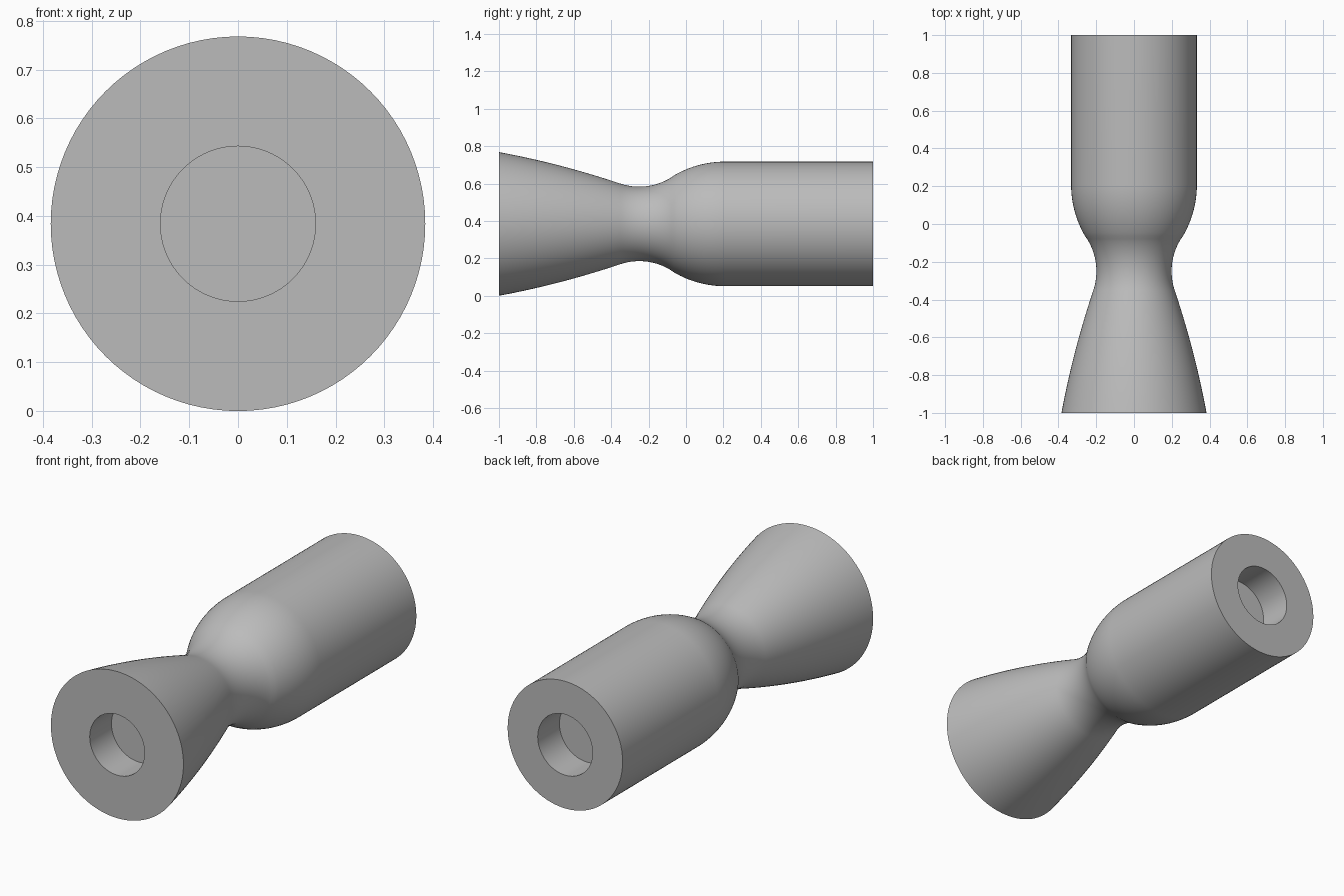
import bpy, bmesh
from math import sin, cos, tan, radians, pi
from mathutils import Vector, Matrix

cube = bpy.data.objects.get("Cube")
if cube:
    bpy.data.objects.remove(cube, do_unlink=True)

EXIT_R, CHAMBER_R, THROAT_R, BORE_R = 0.384, 0.333, 0.199, 0.159
THROAT_Y, BORE_DEPTH, SEGMENTS = -0.25, 0.18, 96
THROAT_ARC, CHAMBER_ARC = 0.32, 0.54
BELL_ANGLE, CONE_ANGLE = radians(18.5), radians(32.2)


def arc(y, r, radius, start, end, steps):
    """Points (radius, y) on an arc; y, r is the arc's centre."""
    angles = [start + (end - start) * i / steps for i in range(steps + 1)]
    return [(r - radius * cos(a), y + radius * sin(a)) for a in angles]


# Throat curve and the rounded shoulder that meets it
throat = arc(THROAT_Y, THROAT_R + THROAT_ARC, THROAT_ARC, -BELL_ANGLE, CONE_ANGLE, 20)
shoulder_y = THROAT_Y + (THROAT_ARC + CHAMBER_ARC) * sin(CONE_ANGLE)
shoulder = arc(shoulder_y, CHAMBER_R - CHAMBER_ARC, -CHAMBER_ARC, CONE_ANGLE, 0, 16)

# Flared bell: quadratic curve leaving the throat at the bell angle
r0, y0 = throat[0]
length = y0 + 1
slope = tan(BELL_ANGLE)
bend = (EXIT_R - r0 - slope * length) / length ** 2
bell = []
for i in range(20):
    d = length * (1 - i / 20)
    bell.append((r0 + slope * d + bend * d * d, y0 - d))

# Blind bores close both ends
profile = [(0, BORE_DEPTH - 1), (BORE_R, BORE_DEPTH - 1), (BORE_R, -1)]
profile += bell + throat + shoulder[1:]
profile += [(CHAMBER_R, 1), (BORE_R, 1), (BORE_R, 1 - BORE_DEPTH), (0, 1 - BORE_DEPTH)]

# Revolve the profile around the long axis
bm = bmesh.new()
verts = [bm.verts.new((r, y, 0)) for r, y in profile]
edges = [bm.edges.new(pair) for pair in zip(verts, verts[1:])]
bmesh.ops.spin(bm, geom=verts + edges, cent=(0, 0, 0), axis=(0, 1, 0),
               angle=2 * pi, steps=SEGMENTS, use_merge=True)
bmesh.ops.remove_doubles(bm, verts=bm.verts, dist=0.0001)
bmesh.ops.recalc_face_normals(bm, faces=bm.faces)
bmesh.ops.translate(bm, verts=bm.verts, vec=(0, 0, EXIT_R))

mesh = bpy.data.meshes.new("nozzle_body")
bm.to_mesh(mesh)
bm.free()
body = bpy.data.objects.new("nozzle_body", mesh)
bpy.context.collection.objects.link(body)

# Plain grey material
grey = bpy.data.materials.new("plain_grey")
grey.use_nodes = True
colour = (0.5, 0.5, 0.5, 1)
grey.diffuse_color = colour
grey.node_tree.nodes["Principled BSDF"].inputs["Base Color"].default_value = colour
mesh.materials.append(grey)

bpy.ops.object.select_all(action="DESELECT")
body.select_set(True)
bpy.context.view_layer.objects.active = body
bpy.ops.object.shade_smooth_by_angle(angle=radians(30))
